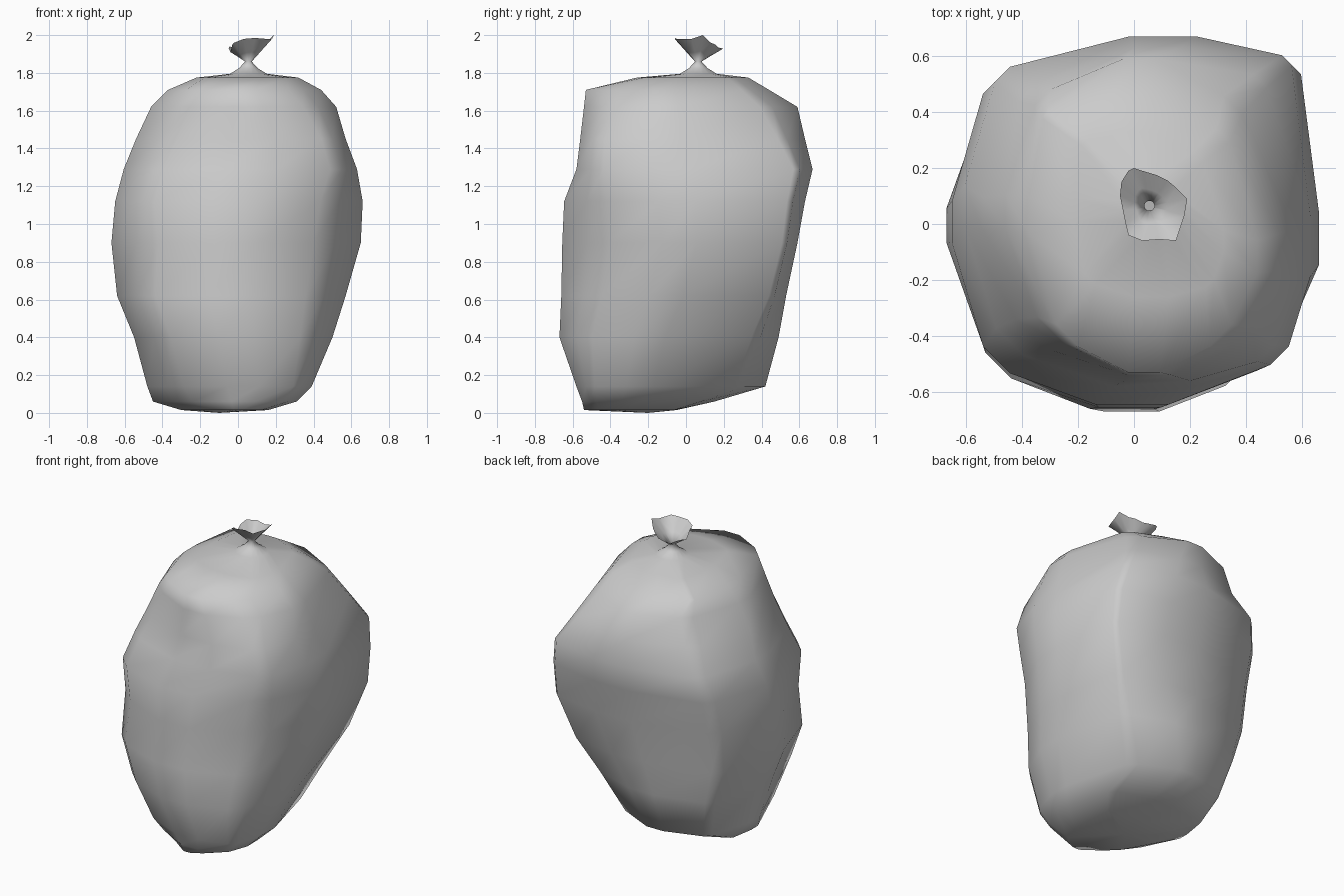
import bpy, bmesh, math

# Body: height, then how far the sack reaches toward E, NE, N, NW, W, SW, S, SE
LEVELS = [
    (0.015, .16, .05, -.05, .13, .30, .42, .54, .42),
    (0.06, .31, .20, .15, .38, .45, .48, .55, .52),
    (0.14, .39, .38, .42, .50, .48, .54, .58, .58),
    (0.40, .50, .53, .49, .59, .55, .65, .67, .64),
    (0.62, .57, .67, .53, .64, .64, .70, .66, .64),
    (0.90, .65, .78, .59, .67, .67, .67, .655, .65),
    (1.12, .66, .80, .63, .71, .65, .69, .645, .68),
    (1.29, .63, .80, .67, .71, .605, .61, .58, .70),
    (1.45, .57, .68, .63, .60, .54, .54, .56, .66),
    (1.62, .52, .55, .59, .55, .46, .48, .54, .56),
    (1.71, .44, .45, .44, .50, .37, .45, .53, .50),
    (1.775, .32, .33, .33, .33, .22, .25, .26, .34),
]
# Where along each side of the octagon the sack touches it (same order)
TOUCH = [(.2, .45), (.4, .6), (.3, .6), (.4, .6), (.4, .62), (.35, .65), (.3, .7), (.35, .65)]
# Ruffled rim of the tied-off top
RIM = [(.18, .03, 1.98), (.19, .09, 2.0), (.15, .13, 1.96), (.12, .155, 1.95),
       (.08, .175, 1.93), (.03, .19, 1.93), (0, .2, 1.93), (-.02, .19, 1.93),
       (-.045, .15, 1.94), (-.05, .1, 1.93), (-.04, .05, 1.91), (-.03, 0, 1.95),
       (-.02, -.04, 1.96), (.03, -.06, 1.98), (.09, -.055, 1.985), (.15, -.06, 1.98)]
NECK = (.055, .065)


def sack_ring(z, *reach):
    """Octagon tangent to the eight reaches, reduced to two touch points per side."""
    corners = []
    for k in range(8):
        a, b = k * math.pi / 4, (k + 1) * math.pi / 4
        h, g = reach[k], reach[(k + 1) % 8]
        det = math.sin(b - a)
        corners.append(((h * math.sin(b) - g * math.sin(a)) / det,
                        (g * math.cos(a) - h * math.cos(b)) / det))
    pts = []
    for k in range(8):
        p, q = corners[k - 1], corners[k]
        for t in TOUCH[k]:
            pts.append((p[0] + (q[0] - p[0]) * t, p[1] + (q[1] - p[1]) * t, z))
    return pts


def round_ring(z, r):
    return [(NECK[0] + r * math.cos((i - .5) * math.pi / 8),
             NECK[1] + r * math.sin((i - .5) * math.pi / 8), z) for i in range(16)]


def mix(a, b, t):
    return [tuple(u + (v - u) * t for u, v in zip(p, q)) for p, q in zip(a, b)]


# Sack, pinched neck and flared ruffle as one loft
rings = [sack_ring(*level) for level in LEVELS]
rings += [round_ring(1.795, .10), round_ring(1.825, .05)]
neck = round_ring(1.86, .018)
rings += [neck, mix(neck, RIM, .4), RIM]

bm = bmesh.new()
loops = [[bm.verts.new(p) for p in ring] for ring in rings]
for lo, hi in zip(loops, loops[1:]):
    for i in range(16):
        j = (i + 1) % 16
        bm.faces.new((lo[i], lo[j], hi[j], hi[i]))

# Bottom cap
base = bm.verts.new((-.1, -.2, 0))
for i in range(16):
    bm.faces.new((loops[0][(i + 1) % 16], loops[0][i], base))
for f in bm.faces:
    f.smooth = True

mesh = bpy.data.meshes.new("tied_sack")
bm.to_mesh(mesh)
bm.free()
bpy.context.collection.objects.link(bpy.data.objects.new("tied_sack", mesh))
